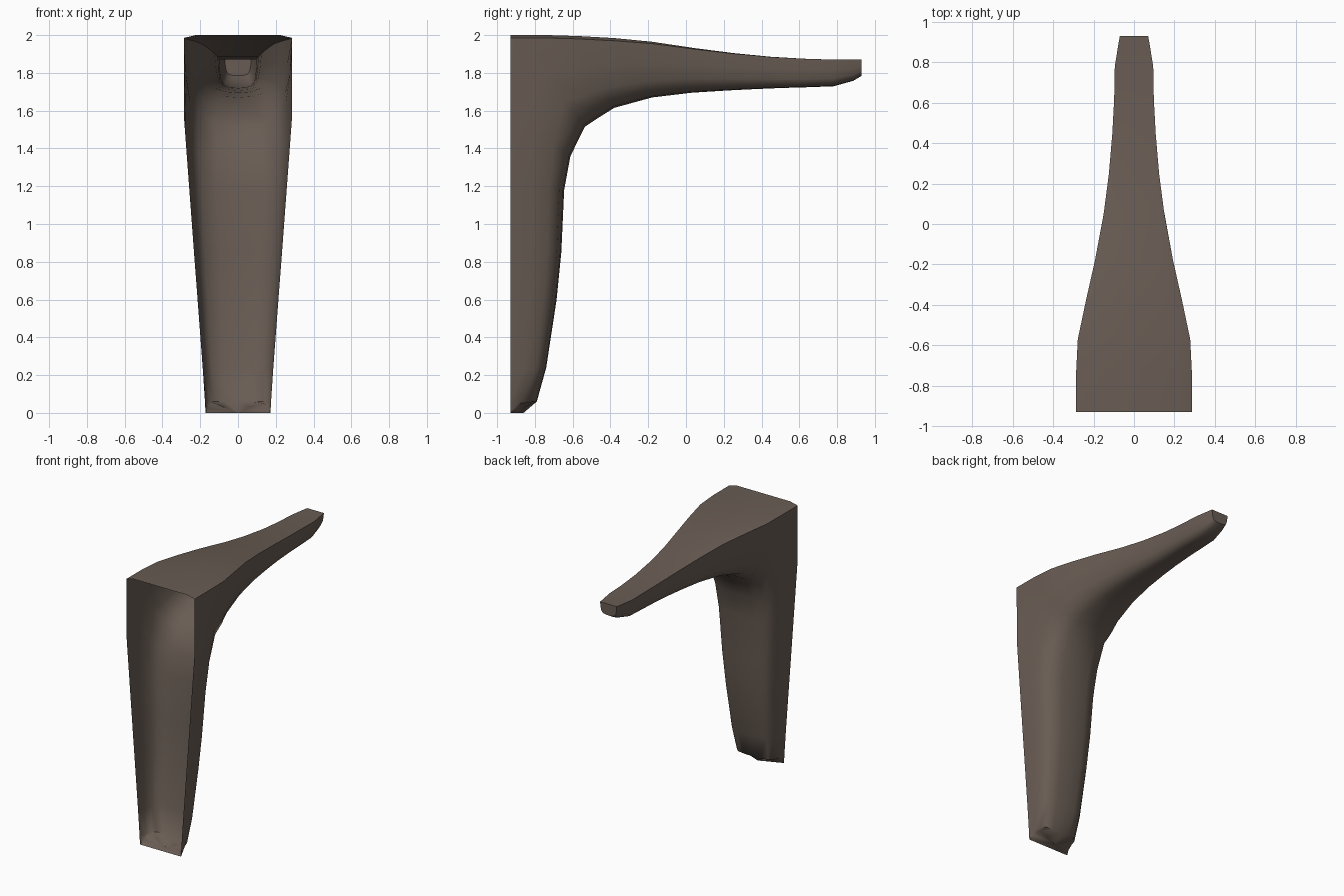
import bpy, bmesh, math

if "Cube" in bpy.data.objects:
    bpy.data.objects.remove(bpy.data.objects["Cube"])

brown = bpy.data.materials.new("grey brown")
brown.diffuse_color = (0.14, 0.108, 0.088, 1)
brown.use_nodes = True
brown.node_tree.nodes["Principled BSDF"].inputs["Base Color"].default_value = brown.diffuse_color

# Half cross-section: (share of width at the wall, depth from outer to inner edge)
SECTION = [(1, 0), (0.98, 0.4), (0.91, 0.72), (0.75, 0.91), (0.42, 0.98), (0, 1)]

# Stations of the leg, open at the back: outer y,z / inner y,z / outer and inner half width
LEG = [
    (-.93, .06, -.79, .06, .175, .165),
    (-.93, .24, -.74, .24, .187, .187),
    (-.93, .60, -.685, .60, .214, .214),
    (-.93, .85, -.66, .85, .233, .233),
    (-.93, 1.2, -.645, 1.18, .259, .257),
    (-.93, 1.55, -.612, 1.36, .285, .270),
]
# Stations of the arm, same layout, closed on top
ARM = [
    (-.93, 1.985, -.535, 1.515, .287, .275),
    (-.73, 1.985, -.46, 1.565, .286, .265),
    (-.57, 1.98, -.38, 1.615, .278, .240),
    (-.38, 1.97, -.18, 1.67, .238, .195),
    (-.18, 1.955, .03, 1.695, .193, .155),
    (.05, 1.925, .22, 1.707, .150, .128),
    (.25, 1.902, .36, 1.714, .124, .112),
    (.45, 1.884, .50, 1.72, .107, .103),
    (.62, 1.875, .64, 1.724, .098, .098),
    (.78, 1.870, .78, 1.729, .095, .095),
    (.89, 1.870, .885, 1.758, .077, .077),
    (.93, 1.870, .93, 1.785, .070, .066),
]

bm = bmesh.new()


def mirrored_ring(half):
    pts = half + [(-x, y, z) for x, y, z in reversed(half[:-1])]
    return [bm.verts.new(p) for p in pts]


def station_ring(oy, oz, iy, iz, wo, wi):
    return mirrored_ring([(k * (wo + (wi - wo) * t), oy + (iy - oy) * t, oz + (iz - oz) * t)
                          for k, t in SECTION])


def bridge(a, b):
    for i in range(len(a) - 1):
        bm.faces.new((a[i], a[i + 1], b[i + 1], b[i]))


# Foot rim, lifted at its sides
foot = mirrored_ring([(.172, -.93, 0), (.16, -.90, .025), (.148, -.88, .045),
                      (.125, -.865, .052), (.07, -.86, .028), (0, -.86, 0)])
rings = [foot] + [station_ring(*s) for s in LEG + ARM]
for a, b in zip(rings, rings[1:]):
    bridge(a, b)

# Foot underside
n = len(foot)
for i in range(n // 2 - 1):
    bm.faces.new((foot[n // 2], foot[i + 1], foot[i]))
    bm.faces.new((foot[n // 2], foot[n - 1 - i], foot[n - 2 - i]))
bm.faces.new((foot[n // 2], foot[0], foot[-1]))

# Slightly crowned top of the arm
tops = []
for s, ring in zip(ARM, rings[-len(ARM):]):
    rise = 0.015 * min(1, max(0, (s[4] - .095) / .15))
    tops.append([ring[-1]] + [bm.verts.new((k * s[4], s[0], s[1] + rise))
                              for k in (-.78, 0, .78)] + [ring[0]])
for a, b in zip(tops, tops[1:]):
    bridge(a, b)

# Closed tip
bm.faces.new(rings[-1] + tops[-1][1:-1])

bmesh.ops.recalc_face_normals(bm, faces=bm.faces)
bm.faces.ensure_lookup_table()
top_face = max(bm.faces, key=lambda f: f.calc_center_median().z)
if top_face.normal.z < 0:
    bmesh.ops.reverse_faces(bm, faces=bm.faces)

mesh = bpy.data.meshes.new("wall_bracket")
bm.to_mesh(mesh)
bm.free()
bracket = bpy.data.objects.new("wall_bracket", mesh)
bpy.context.collection.objects.link(bracket)
mesh.materials.append(brown)
bpy.context.view_layer.objects.active = bracket
bracket.select_set(True)
bpy.ops.object.shade_smooth_by_angle(angle=math.radians(50))
